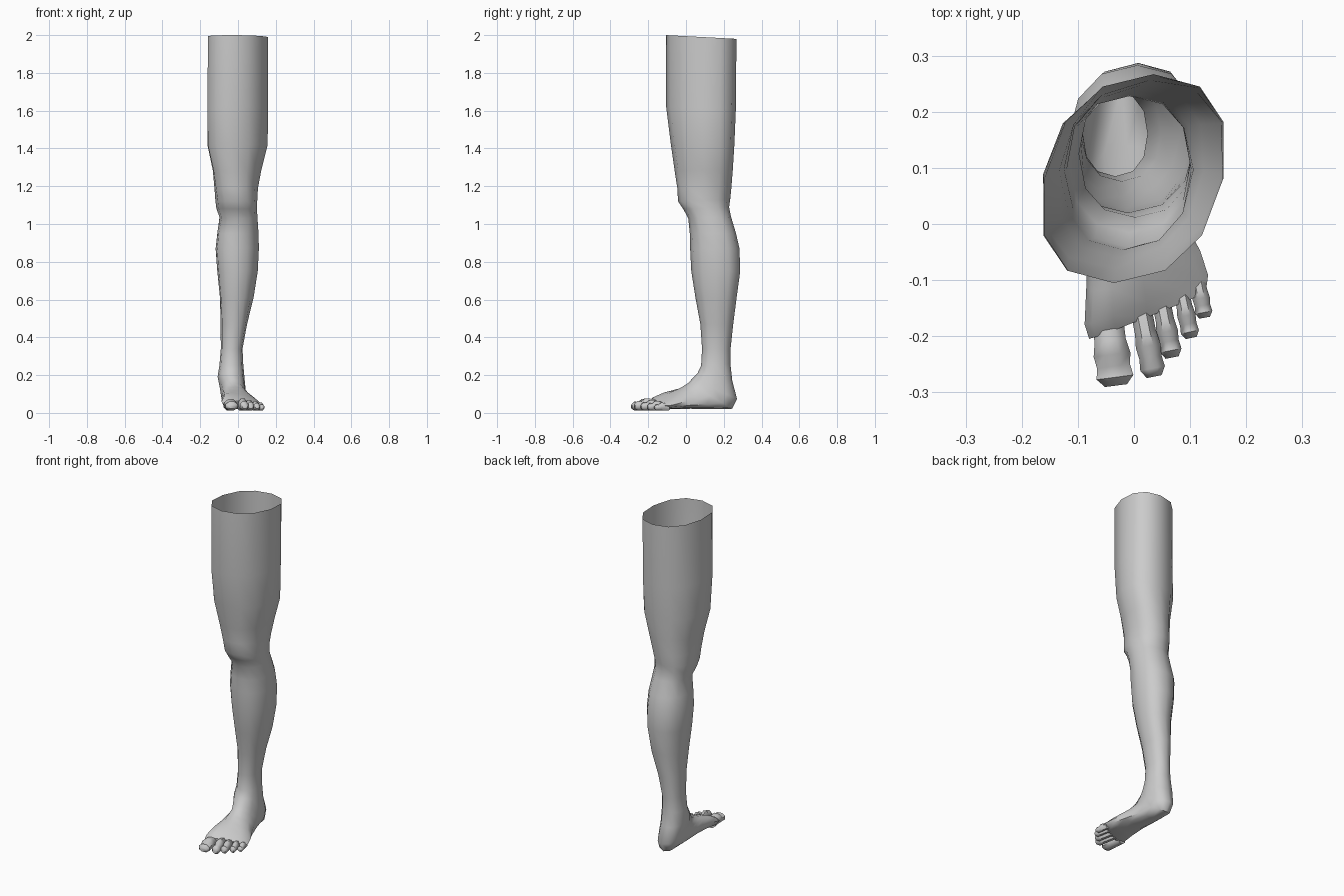
import bpy, bmesh, math

if "Cube" in bpy.data.objects:
    bpy.data.objects.remove(bpy.data.objects["Cube"])

skin = bpy.data.materials.new("grey skin")
skin.diffuse_color = (0.6, 0.6, 0.6, 1)
skin.use_nodes = True
skin.node_tree.nodes["Principled BSDF"].inputs["Base Color"].default_value = skin.diffuse_color


def loft(name, rings, cap_start=False, cap_end=True):
    """Bridge a list of point rings into one smooth skin."""
    bm = bmesh.new()
    loops = [[bm.verts.new(p) for p in ring] for ring in rings]
    n = len(loops[0])
    for a, b in zip(loops, loops[1:]):
        for i in range(n):
            j = (i + 1) % n
            bm.faces.new((a[i], a[j], b[j], b[i]))
    if cap_start:
        bm.faces.new(loops[0])
    if cap_end:
        bm.faces.new(loops[-1])
    bmesh.ops.recalc_face_normals(bm, faces=bm.faces)
    mesh = bpy.data.meshes.new(name)
    bm.to_mesh(mesh)
    bm.free()
    mesh.materials.append(skin)
    obj = bpy.data.objects.new(name, mesh)
    bpy.context.collection.objects.link(obj)
    bpy.context.view_layer.objects.active = obj
    obj.select_set(True)
    bpy.ops.object.shade_smooth_by_angle(angle=math.radians(50))
    obj.select_set(False)


def section(x0, x1, front, back, skew=0.0, slant=0.0, drop=0.0, sides=12):
    """Oval from a front (y, z) point to a back (y, z) point.
    skew leans the oval, slant angles it in plan, drop lowers its outer top."""
    cx, rx = (x0 + x1) / 2, (x1 - x0) / 2
    rx = math.sqrt(rx * rx - skew * skew)
    ring = []
    for i in range(sides):
        t = 2 * math.pi * i / sides
        c, s = math.cos(t), math.sin(t)
        c = math.copysign(abs(c) ** 0.88, c)
        s = math.copysign(abs(s) ** 0.88, s)
        x = cx + rx * s - skew * c
        k = (1 + c) / 2
        y = back[0] + (front[0] - back[0]) * k + slant * (x - cx)
        z = back[1] + (front[1] - back[1]) * k - drop * (x - cx) * k
        ring.append((x, y, z))
    return ring


# Thigh, knee, calf and ankle: z front, z back, x0, x1, y front, y back, skew
leg = [
    (2.00, 1.98, -.163, .163, -.105, .267, .035),
    (1.62, 1.61, -.165, .162, -.105, .264, .035),
    (1.42, 1.42, -.165, .160, -.080, .256, .030),
    (1.28, 1.29, -.135, .125, -.060, .248, .020),
    (1.19, 1.19, -.125, .106, -.046, .240, .010),
    (1.12, 1.13, -.120, .102, -.042, .234, .000),
    (1.08, 1.09, -.115, .100, -.015, .228, .000),
    (1.03, 1.04, -.098, .103, .012, .238, .000),
    (0.95, 0.95, -.110, .109, .020, .265, .010),
    (0.87, 0.87, -.119, .111, .022, .283, .010),
    (0.75, 0.75, -.110, .105, .028, .287, .010),
    (0.61, 0.61, -.096, .083, .050, .268, .010),
    (0.47, 0.47, -.092, .048, .076, .250, .000),
    (0.34, 0.34, -.091, .024, .085, .236, .000),
    (0.25, 0.26, -.098, .028, .080, .235, .000),
]
rings = [section(x0, x1, (yf, zf), (yb, zb), skew)
         for zf, zb, x0, x1, yf, yb, skew in leg]

# Foot, sweeping from the ankle round the heel to the toe roots
foot = [
    (-.108, .034, (.062, .212), (.245, .170), 0, 0),
    (-.095, .040, (.030, .178), (.270, .075), 0, 0),
    (-.090, .045, (.012, .158), (.245, .022), 0, 0),
    (-.087, .062, (-.020, .138), (.140, .020), .1, .1),
    (-.082, .092, (-.060, .118), (.025, .022), .2, .2),
    (-.085, .118, (-.100, .100), (-.060, .020), .32, .25),
    (-.088, .132, (-.140, .080), (-.130, .018), .40, .2),
    (-.080, .128, (-.166, .062), (-.160, .024), .40, .1),
]
rings += [section(x0, x1, f, b, 0, slant, drop)
          for x0, x1, f, b, slant, drop in foot]
loft("leg_and_foot", rings)


# Toes: root x, y, tip x, y, half width, knuckle height
toes = [
    ("big_toe", -.048, -.165, -.032, -.288, .034, .074),
    ("second_toe", .012, -.150, .036, -.272, .023, .078),
    ("third_toe", .048, -.135, .068, -.238, .020, .070),
    ("fourth_toe", .083, -.115, .102, -.203, .017, .064),
    ("little_toe", .112, -.090, .126, -.167, .016, .055),
]
# fraction along, width factor, height factor
steps = [(0, .85, .85), (.35, .85, .98), (.55, 1, 1), (.72, .9, .78),
         (.88, 1, .82), (1, .6, .62)]
for name, ax, ay, bx, by, w, h in toes:
    length = math.hypot(bx - ax, by - ay)
    sx, sy = -(by - ay) / length, (bx - ax) / length
    rings = []
    for f, wf, hf in steps:
        low = .013 if f < 1 else .022
        mid, half = (h * hf + low) / 2, (h * hf - low) / 2
        ring = []
        for i in range(8):
            t = math.pi * (2 * i + 1) / 8
            u = w * wf * 1.05 * math.cos(t)
            ring.append((ax + (bx - ax) * f + sx * u,
                         ay + (by - ay) * f + sy * u,
                         mid + half * 1.05 * math.sin(t)))
        rings.append(ring)
    loft(name, rings, cap_start=True)
